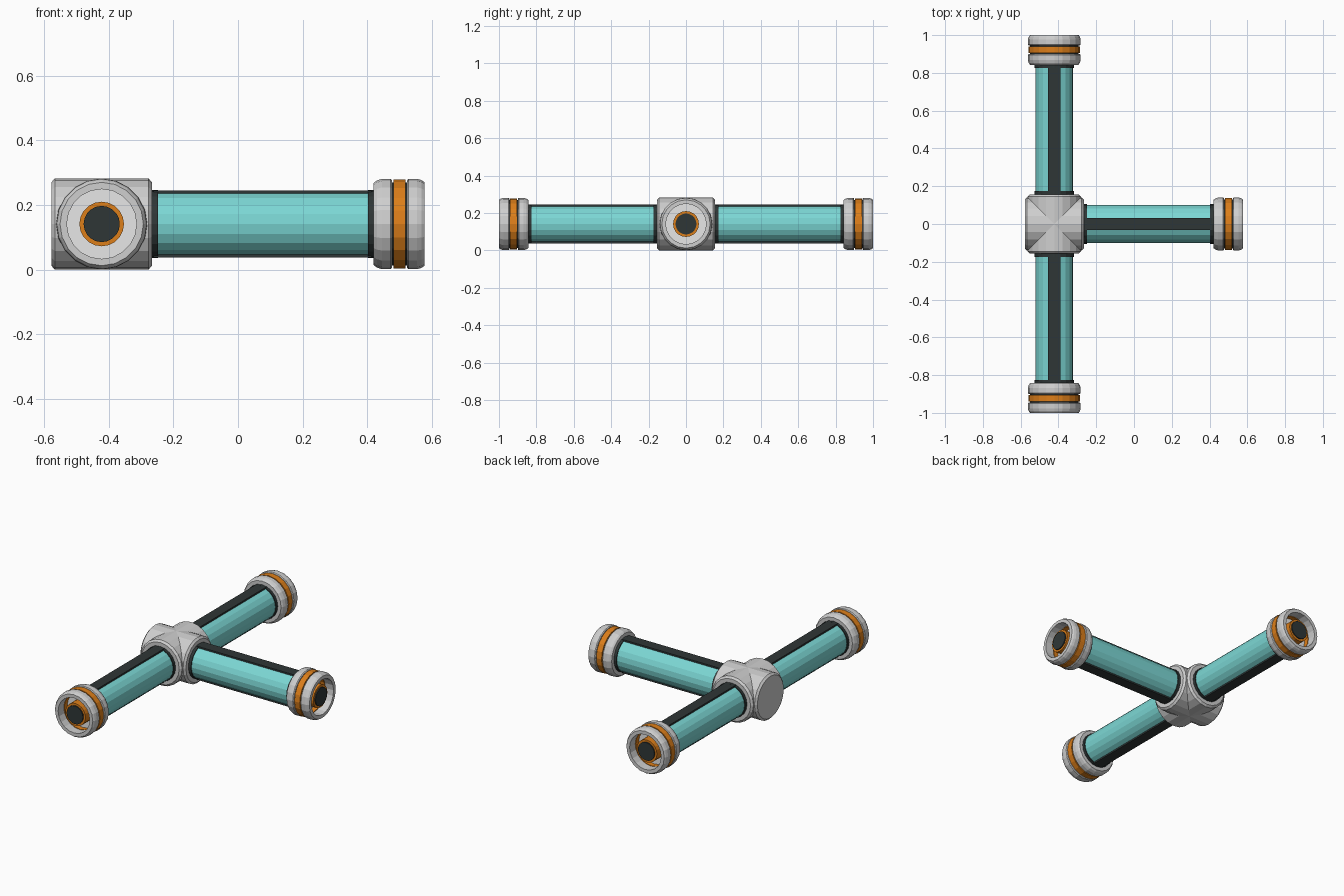
import bpy
import bmesh
import math
from mathutils import Matrix, Vector

if "Cube" in bpy.data.objects:
    bpy.data.objects.remove(bpy.data.objects["Cube"], do_unlink=True)

SIDES = 20
HUB = Vector((-0.422, 0, 0.141))   # where the three arms meet


def material(name, color):
    m = bpy.data.materials.new(name)
    m.use_nodes = True
    m.diffuse_color = (*color, 1)
    m.node_tree.nodes["Principled BSDF"].inputs["Base Color"].default_value = (*color, 1)
    return m


GREY = material("light grey", (0.62, 0.62, 0.62))
DARK = material("charcoal", (0.028, 0.037, 0.037))
CYAN = material("cyan", (0.2, 0.68, 0.66))
ORANGE = material("orange", (0.72, 0.21, 0.01))
WHITE = material("white", (0.93, 0.93, 0.93))


def finish(bm, name, mat, angle):
    bmesh.ops.recalc_face_normals(bm, faces=bm.faces)
    mesh = bpy.data.meshes.new(name)
    bm.to_mesh(mesh)
    bm.free()
    mesh.materials.append(mat)
    obj = bpy.data.objects.new(name, mesh)
    obj.matrix_world = Matrix.Translation(HUB) @ Matrix.Rotation(angle, 4, "Z")
    bpy.context.collection.objects.link(obj)
    return obj


def lathe(name, profile, mat, angle, ring=False):
    """Turn (distance, radius) points around the arm axis; ring closes the profile."""
    bm = bmesh.new()
    loops = []
    for d, r in profile:
        steps = [2 * math.pi * i / SIDES for i in range(SIDES)]
        loops.append([bm.verts.new((d, r * math.cos(a), r * math.sin(a))) for a in steps])
    pairs = list(zip(loops, loops[1:]))
    if ring:
        pairs.append((loops[-1], loops[0]))
    else:
        bm.faces.new(loops[0])
        bm.faces.new(loops[-1])
    for a, b in pairs:
        for i in range(SIDES):
            j = (i + 1) % SIDES
            bm.faces.new((a[i], a[j], b[j], b[i]))
    return finish(bm, name, mat, angle)


def rod(name, start, end, radius, mat, angle):
    return lathe(name, [(start, radius), (end, radius)], mat, angle)


def box(name, start, end, width, height, mat, angle):
    bm = bmesh.new()
    bmesh.ops.create_cube(bm, size=1)
    bmesh.ops.scale(bm, vec=(end - start, width, height), verts=bm.verts)
    bmesh.ops.translate(bm, vec=((start + end) / 2, 0, 0), verts=bm.verts)
    return finish(bm, name, mat, angle)


# Hub: two crossed barrels with chamfered ends
barrel = [(-0.156, 0.129), (-0.145, 0.141), (0.145, 0.141), (0.156, 0.129)]
lathe("hub_side_barrel", barrel, GREY, 0)
lathe("hub_long_barrel", barrel, GREY, math.pi / 2)

# Arms with their end couplings
for arm, angle in (("left", 0), ("back", math.pi / 2), ("front", -math.pi / 2)):
    # Tube, collars and the strip along top and bottom
    rod(arm + "_tube", 0.14, 0.85, 0.1, CYAN, angle)
    rod(arm + "_inner_collar", 0.145, 0.174, 0.105, DARK, angle)
    rod(arm + "_outer_collar", 0.825, 0.85, 0.105, DARK, angle)
    box(arm + "_strip", 0.16, 0.835, 0.066, 0.208, DARK, angle)

    # Coupling: two grey rings around an orange band
    lathe(arm + "_coupling_base", [(0.842, 0.09), (0.842, 0.127), (0.852, 0.135),
          (0.868, 0.14), (0.894, 0.14), (0.899, 0.136), (0.899, 0.09)], GREY, angle, True)
    lathe(arm + "_coupling_liner", [(0.89, 0.112), (0.89, 0.129),
          (0.955, 0.129), (0.955, 0.112)], DARK, angle, True)
    lathe(arm + "_coupling_band", [(0.904, 0.108), (0.904, 0.137),
          (0.94, 0.137), (0.94, 0.108)], ORANGE, angle, True)
    lathe(arm + "_coupling_rim", [(0.945, 0.108), (0.945, 0.136), (0.95, 0.14),
          (0.976, 0.14), (0.99, 0.136), (1.0, 0.129), (1.0, 0.108)], GREY, angle, True)

    # Socket floor with the sleeved pin
    rod(arm + "_socket_floor", 0.9, 0.91, 0.111, WHITE, angle)
    rod(arm + "_pin_sleeve", 0.9, 0.985, 0.069, ORANGE, angle)
    rod(arm + "_pin", 0.9, 0.992, 0.056, DARK, angle)
